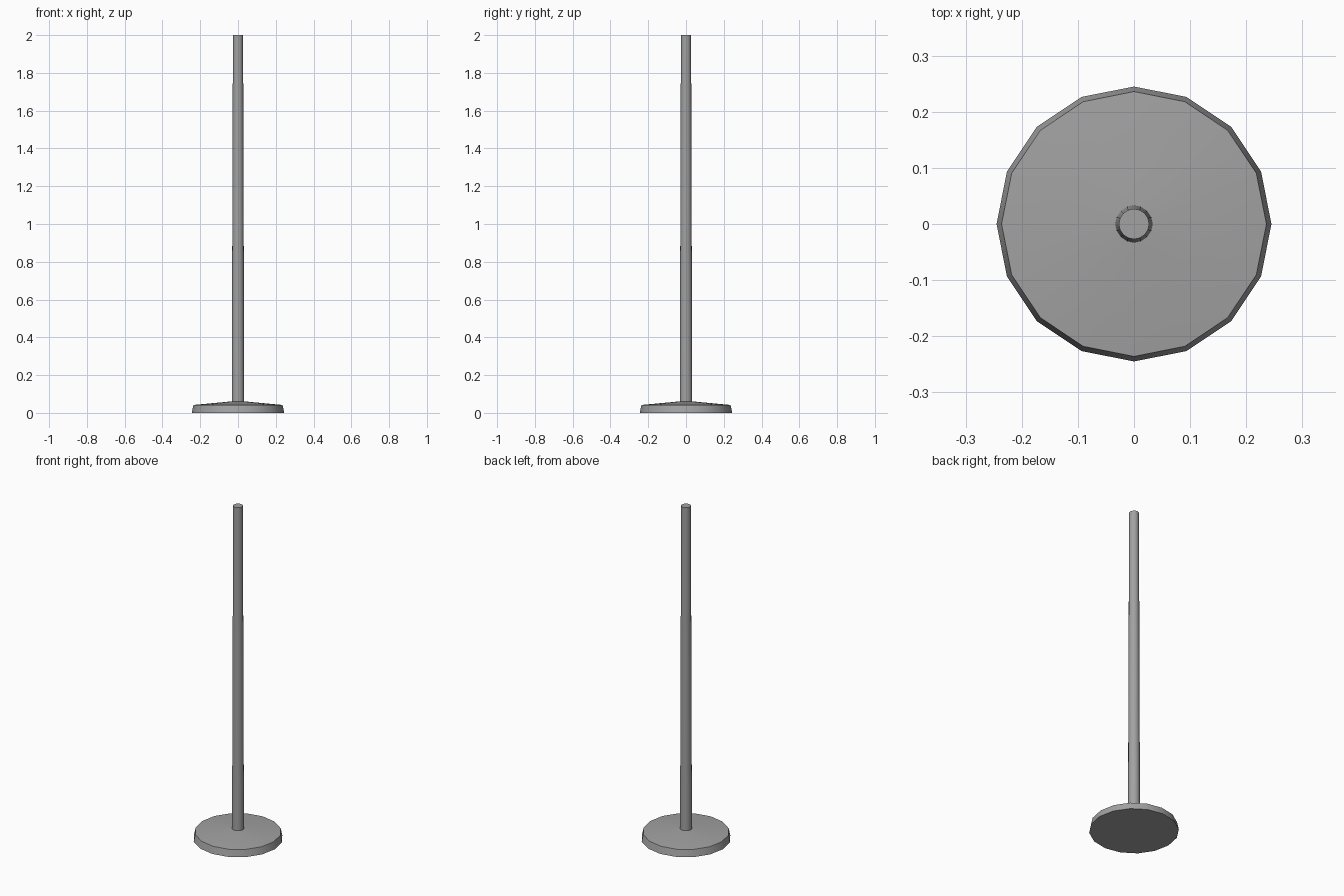
import bpy, bmesh, math
from mathutils import Matrix, Vector

cube = bpy.data.objects.get("Cube")
if cube:
    bpy.data.objects.remove(cube, do_unlink=True)

SIDES = 16

grey = bpy.data.materials.new("brushed_grey")
grey.use_nodes = True
colour = (0.36, 0.36, 0.36, 1)
grey.diffuse_color = colour
grey.node_tree.nodes["Principled BSDF"].inputs["Base Color"].default_value = colour


def lathe(name, profile):
    """Turn a (radius, height) profile into a closed round part."""
    bm = bmesh.new()
    rings = []
    for radius, z in profile:
        rings.append([
            bm.verts.new(Matrix.Rotation(math.tau * i / SIDES, 3, "Z") @ Vector((radius, 0, z)))
            for i in range(SIDES)])
    for low, high in zip(rings, rings[1:]):
        for i in range(SIDES):
            j = (i + 1) % SIDES
            bm.faces.new((low[i], low[j], high[j], high[i]))
    bm.faces.new(rings[0][::-1])
    bm.faces.new(rings[-1])
    mesh = bpy.data.meshes.new(name)
    bm.to_mesh(mesh)
    bm.free()
    mesh.materials.append(grey)
    obj = bpy.data.objects.new(name, mesh)
    bpy.context.collection.objects.link(obj)
    bpy.ops.object.select_all(action="DESELECT")
    obj.select_set(True)
    bpy.context.view_layer.objects.active = obj
    bpy.ops.object.shade_smooth_by_angle(angle=math.radians(30))
    return obj


# Weighted foot: slightly tapered rim and a shallow sloping top
lathe("base", [(0.245, 0), (0.236, 0.042), (0.033, 0.061)])

# Slim upright that narrows towards its flat top
lathe("pole", [(0.033, 0.055), (0.027, 2.0)])
